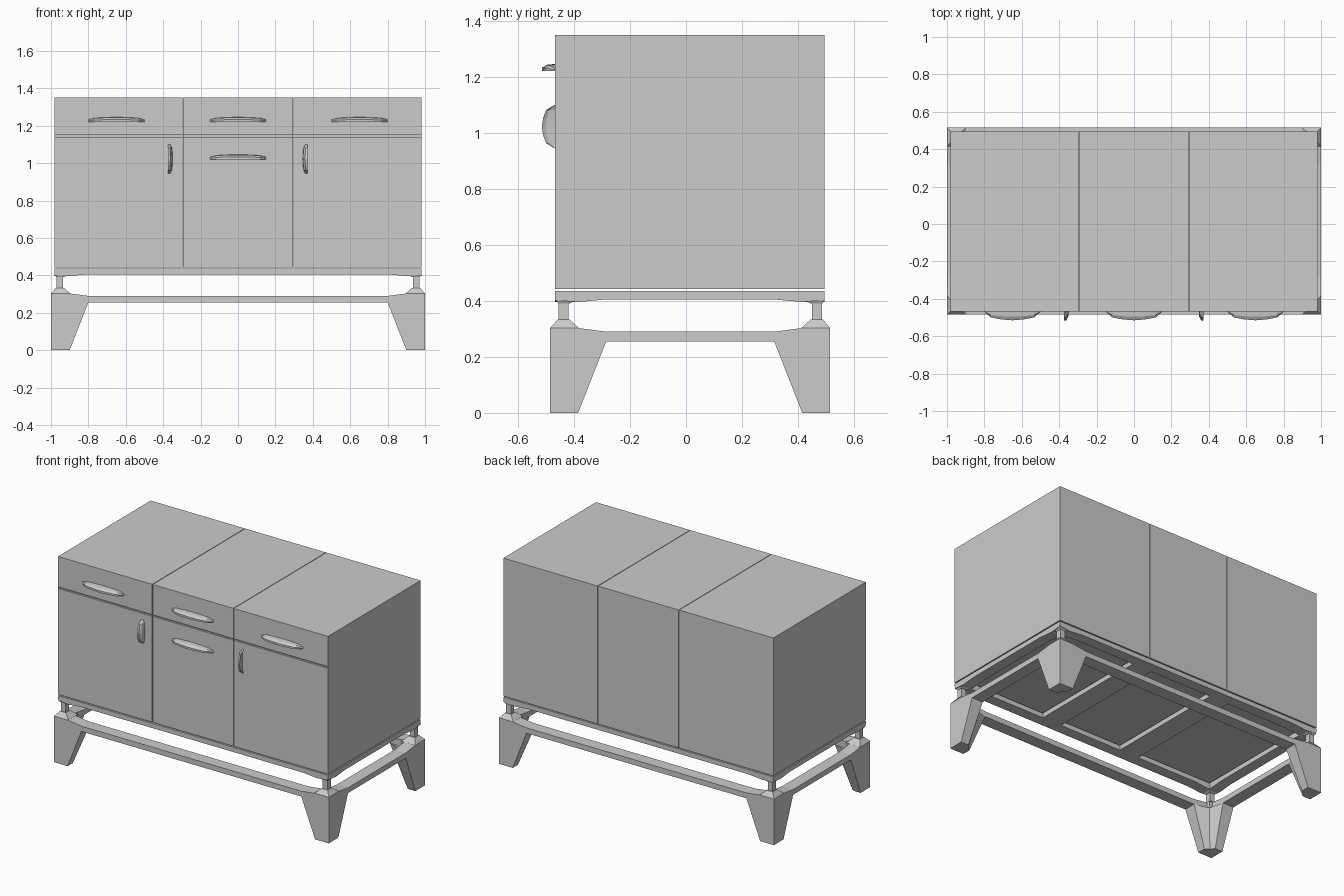
import bpy, bmesh

if "Cube" in bpy.data.objects:
    bpy.data.objects.remove(bpy.data.objects["Cube"])

X, Y0, Y1 = 1.0, -0.485, 0.515        # outer footprint of the base
CX, CY0, CY1 = 0.982, -0.467, 0.495   # outer footprint of the cabinet


def finish(name, bm):
    bmesh.ops.recalc_face_normals(bm, faces=bm.faces)
    me = bpy.data.meshes.new(name)
    bm.to_mesh(me)
    bm.free()
    ob = bpy.data.objects.new(name, me)
    bpy.context.collection.objects.link(ob)
    return ob


def loft(name, rings):
    """Skin matching rings of points and cap both ends."""
    bm = bmesh.new()
    vs = [[bm.verts.new(p) for p in r] for r in rings]
    n = len(vs[0])
    for a, b in zip(vs, vs[1:]):
        for i in range(n):
            j = (i + 1) % n
            bm.faces.new((a[i], a[j], b[j], b[i]))
    bm.faces.new(vs[0])
    bm.faces.new(vs[-1])
    return finish(name, bm)


def box(name, x0, x1, y0, y1, z0, z1):
    return loft(name, [[(x0, y0, z), (x1, y0, z), (x1, y1, z), (x0, y1, z)] for z in (z0, z1)])


# cabinet units with drawer and door fronts held between thin side edges
for label, x0, x1 in (("left", -CX, -0.297), ("middle", -0.293, 0.293), ("right", 0.297, CX)):
    yf = CY0 + 0.012
    box(label + "_cabinet_body", x0, x1, yf, CY1, 0.443, 1.35)
    for side, a in (("left", x0), ("right", x1 - 0.002)):
        box(f"{label}_cabinet_{side}_edge", a, a + 0.002, CY0, yf, 0.443, 1.35)
    box(label + "_drawer_front", x0 + 0.002, x1 - 0.002, CY0, yf, 1.15, 1.35)
    box(label + "_door_front", x0 + 0.002, x1 - 0.002, CY0, yf, 0.443, 1.14)


# lip handles: hollowed on one side, bulging on the other
def handle(name, cx, cz, half, vertical=False, sign=1):
    rings = []
    for s, d in ((-1, .06), (-.77, .68), (-.4, .9), (0, 1), (.4, .9), (.77, .68), (1, .06)):
        dep, h = 0.048 * d, 0.012 + 0.014 * d
        prof = ((0, .5 * h), (0, h), (0.6 * dep, 0.9 * h), (dep, 0.5 * h), (dep, 0), (0.7 * dep, 0.3 * h))
        if vertical:
            rings.append([(cx + sign * w, CY0 - p, cz + s * half) for p, w in prof])
        else:
            rings.append([(cx + s * half, CY0 - p, cz + w) for p, w in prof])
    loft(name, rings)


for label, x in (("left", -0.65), ("middle", 0), ("right", 0.65)):
    handle(label + "_drawer_handle", x, 1.22, 0.15)
handle("lower_drawer_handle", 0, 1.02, 0.15)
handle("left_door_handle", -0.375, 1.022, 0.077, True, 1)
handle("right_door_handle", 0.372, 1.022, 0.077, True, -1)


# rails: a profile along the length, given as (inset from end, z), made symmetric
def rail(name, axis, lo, hi, t0, t1, prof_bottom, prof_top):
    pts = [(lo + u, z) for u, z in prof_bottom] + [(hi - u, z) for u, z in reversed(prof_bottom)]
    pts += [(hi - u, z) for u, z in prof_top] + [(lo + u, z) for u, z in reversed(prof_top)]
    if axis == "x":
        rings = [[(p, t, z) for p, z in pts] for t in (t0, t1)]
    else:
        rings = [[(t, p, z) for p, z in pts] for t in (t0, t1)]
    loft(name, rings)


def frame(name, x, y0, y1, t, bottom, top):
    rail(name + "_front_rail", "x", -x, x, y0, y0 + t, bottom, top)
    rail(name + "_back_rail", "x", -x, x, y1 - t, y1, bottom, top)
    rail(name + "_left_rail", "y", y0, y1, -x, -x + t, bottom, top)
    rail(name + "_right_rail", "y", y0, y1, x - t, x, bottom, top)


frame("lower", X, Y0, Y1, 0.08, [(0, .255), (.2, .255)], [(0, .303), (.1, .303), (.2, .29)])
frame("upper", CX, CY0, CY1, 0.07, [(0.003, .402), (.08, .396), (.18, .405)], [(0, .436)])

# crossbars under the cabinet joints
for label, x in (("left", -0.295), ("right", 0.295)):
    box(label + "_crossbar", x - 0.07, x + 0.07, CY0 + .07, CY1 - .07, 0.405, 0.436)


def square(a, b):
    return ((a, a), (b, a), (b, b), (a, b))


def ell(a, t, c):
    return ((0, 0), (a, 0), (a, t), (c, c), (t, a), (0, a))


# tapered corner legs, sloped caps, posts and brackets, mirrored to four corners
for fb, sy, oy in (("front", 1, Y0), ("back", -1, Y1)):
    for lr, sx, ox in (("left", 1, -X), ("right", -1, X)):
        def corner(part, levels):
            loft(f"{fb}_{lr}_{part}",
                 [[(ox + sx * u, oy + sy * v, z) for u, v in ring] for ring, z in levels])
        corner("leg", [(ell(.1, .055, .075), 0), (ell(.2, .08, .105), .255)])
        corner("leg_cap", [(square(0, .103), .255), (square(0, .103), .303),
                           (square(.026, .07), .333)])
        corner("post", [(square(.03, .065), .333), (square(.03, .065), .395)])
        corner("bracket", [(square(.028, .07), .391), (square(.022, .09), .402),
                           (square(.02, .09), .43)])
